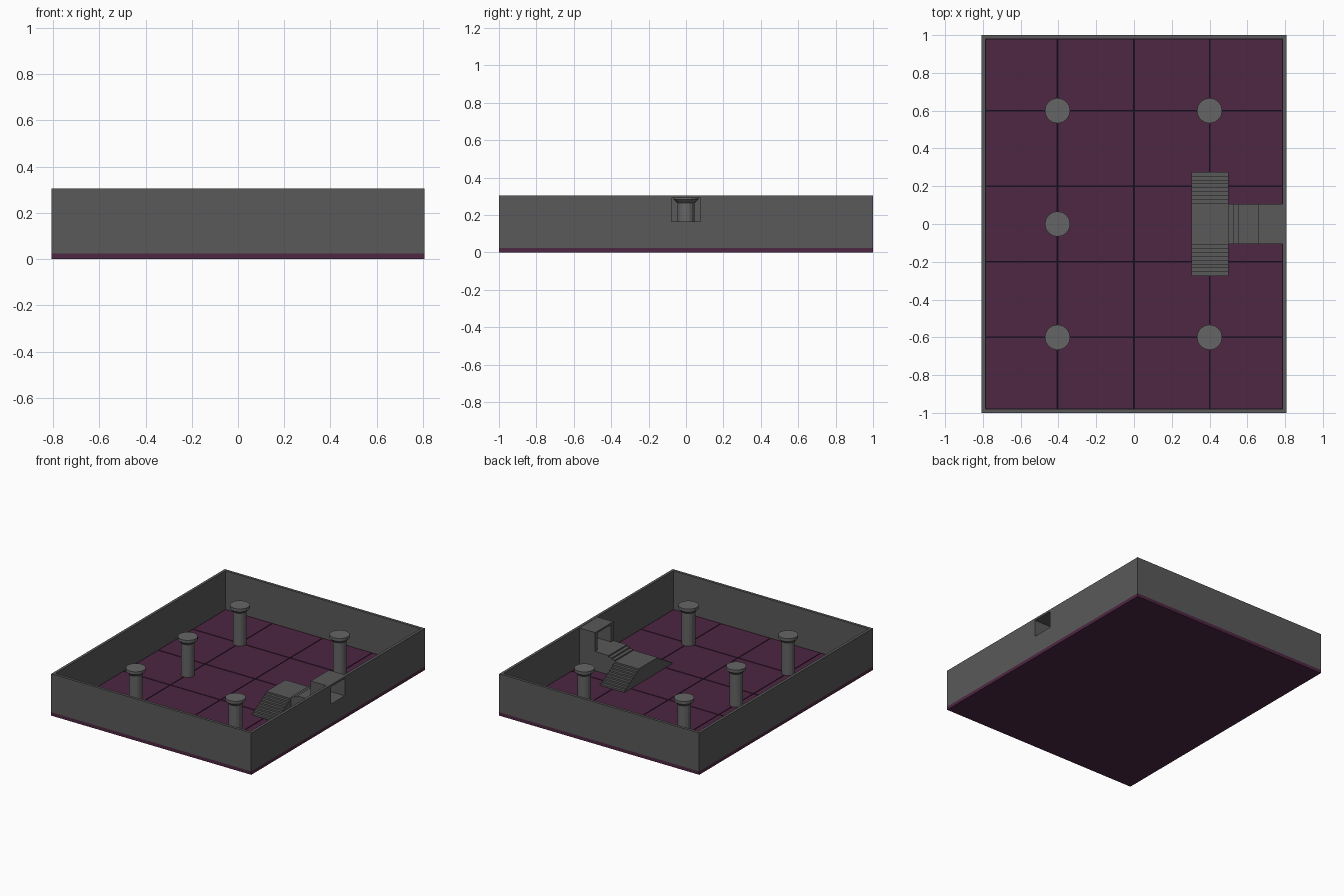
import bpy, bmesh, math

if "Cube" in bpy.data.objects:
    bpy.data.objects.remove(bpy.data.objects["Cube"])

PURPLE = bpy.data.materials.new("purple_tile")
PURPLE.diffuse_color = (0.075, 0.02, 0.055, 1)
PURPLE.use_nodes = True
PURPLE.node_tree.nodes["Principled BSDF"].inputs["Base Color"].default_value = PURPLE.diffuse_color
DARK = bpy.data.materials.new("dark_grout")
DARK.diffuse_color = (0.008, 0.004, 0.012, 1)
DARK.use_nodes = True
DARK.node_tree.nodes["Principled BSDF"].inputs["Base Color"].default_value = DARK.diffuse_color
GREY = bpy.data.materials.new("stone")
GREY.diffuse_color = (0.1, 0.1, 0.1, 1)
GREY.use_nodes = True
GREY.node_tree.nodes["Principled BSDF"].inputs["Base Color"].default_value = GREY.diffuse_color
COLUMN = bpy.data.materials.new("column_stone")
COLUMN.diffuse_color = (0.13, 0.13, 0.13, 1)
COLUMN.use_nodes = True
COLUMN.node_tree.nodes["Principled BSDF"].inputs["Base Color"].default_value = COLUMN.diffuse_color

W, FLOOR, TOP, T = 0.807, 0.025, 0.305, 0.02


def finish(bm, name, mat):
    bmesh.ops.recalc_face_normals(bm, faces=bm.faces)
    me = bpy.data.meshes.new(name)
    bm.to_mesh(me)
    bm.free()
    ob = bpy.data.objects.new(name, me)
    bpy.context.collection.objects.link(ob)
    me.materials.append(mat)
    return ob


def box(name, x0, x1, y0, y1, z0, z1, mat=GREY):
    bm = bmesh.new()
    bmesh.ops.create_cube(bm, size=1)
    for v in bm.verts:
        v.co = (x0 if v.co.x < 0 else x1, y0 if v.co.y < 0 else y1,
                z0 if v.co.z < 0 else z1)
    return finish(bm, name, mat)


def extrude(name, pts, vec, mat=GREY):
    bm = bmesh.new()
    f = bm.faces.new([bm.verts.new(p) for p in pts])
    g = bmesh.ops.extrude_face_region(bm, geom=[f], use_keep_orig=True)
    bmesh.ops.translate(bm, vec=vec,
                        verts=[v for v in g["geom"] if isinstance(v, bmesh.types.BMVert)])
    return finish(bm, name, mat)


# Floor slab with tiles laid over dark grout
box("floor_slab", -W, W, -1, 1, 0, 0.02, PURPLE)
box("grout", -W + T, W - T, -1 + T, 1 - T, 0.019, 0.021, DARK)
box("floor_rim_front", -W, W, -1, -1 + T, 0.02, FLOOR, PURPLE)
box("floor_rim_back", -W, W, 1 - T, 1, 0.02, FLOOR, PURPLE)
for s, n in ((-1, "left"), (1, "right")):
    xs = sorted((s * W, s * (W - T)))
    box("floor_rim_" + n, *xs, -1 + T, 1 - T, 0.02, FLOOR, PURPLE)
xs = [-W + T, -0.405, 0, 0.4, W - T]
ys = [-1 + T, -0.6, -0.2, 0.2, 0.6, 1 - T]
g = 0.004
for i in range(4):
    for j in range(5):
        box("floor_tile", xs[i] + g, xs[i + 1] - g, ys[j] + g, ys[j + 1] - g,
            0.02, FLOOR, PURPLE)

# Walls, the right one pierced by the doorway
D, DZ0, DZ1 = 0.078, 0.165, 0.29
box("wall_front", -W, W, -1, -1 + T, FLOOR, TOP)
box("wall_back", -W, W, 1 - T, 1, FLOOR, TOP)
box("wall_left", -W, -W + T, -1 + T, 1 - T, FLOOR, TOP)


def ring(name, x0, x1, half, z0, z1):
    """Rectangular frame around the doorway opening."""
    o = [(-half, z0), (half, z0), (half, z1), (-half, z1)]
    i = [(-D, DZ0), (D, DZ0), (D, DZ1), (-D, DZ1)]
    bm = bmesh.new()
    vs = [[bm.verts.new((x, y, z)) for y, z in loop]
          for x, loop in ((x0, o), (x1, o), (x1, i), (x0, i))]
    for a in range(4):
        for k in range(4):
            b, l = (a + 1) % 4, (k + 1) % 4
            bm.faces.new((vs[a][k], vs[a][l], vs[b][l], vs[b][k]))
    return finish(bm, name, GREY)


ring("wall_right", W - T, W, 1 - T, FLOOR, TOP)
ring("door_tunnel", 0.66, W - T, 0.105, FLOOR, TOP - 0.002)

# Short flight from the doorway down to the landing
L = 0.135
prof = [(0.66, FLOOR), (0.66, DZ0), (0.55, DZ0), (0.55, 0.155), (0.525, 0.155),
        (0.525, 0.145), (0.5, 0.145), (0.5, FLOOR)]
extrude("door_steps", [(x, -0.105, z) for x, z in prof], (0, 0.21, 0))

# Landing with a flight down each side
n, y0, y1 = 8, 0.11, 0.275
half = [(y0, L)]
for k in range(n):
    y = y0 + (y1 - y0) * (k + 1) / n
    z = L - (L - FLOOR) * (k + 1) / (n + 1)
    half += [(y0 + (y1 - y0) * k / n, z), (y, z)]
half.append((y1, FLOOR))
pts = half + [(-y, z) for y, z in reversed(half)]
extrude("double_staircase", [(0.305, y, z) for y, z in pts], (0.195, 0, 0))

# Columns: turned profile, shaft flaring into a cap
profile = [(0, FLOOR), (0.046, FLOOR), (0.046, 0.263), (0.067, 0.284),
           (0.067, TOP), (0, TOP)]
for x, y in ((-0.405, -0.6), (-0.405, 0), (-0.405, 0.6), (0.4, -0.6), (0.4, 0.6)):
    bm = bmesh.new()
    vs = [bm.verts.new((r, 0, z)) for r, z in profile]
    es = [bm.edges.new(p) for p in zip(vs, vs[1:])]
    bmesh.ops.spin(bm, geom=vs + es, cent=(0, 0, 0), axis=(0, 0, 1),
                   angle=math.tau, steps=16)
    bmesh.ops.remove_doubles(bm, verts=bm.verts, dist=1e-4)
    finish(bm, "column", COLUMN).location = (x, y, 0)
